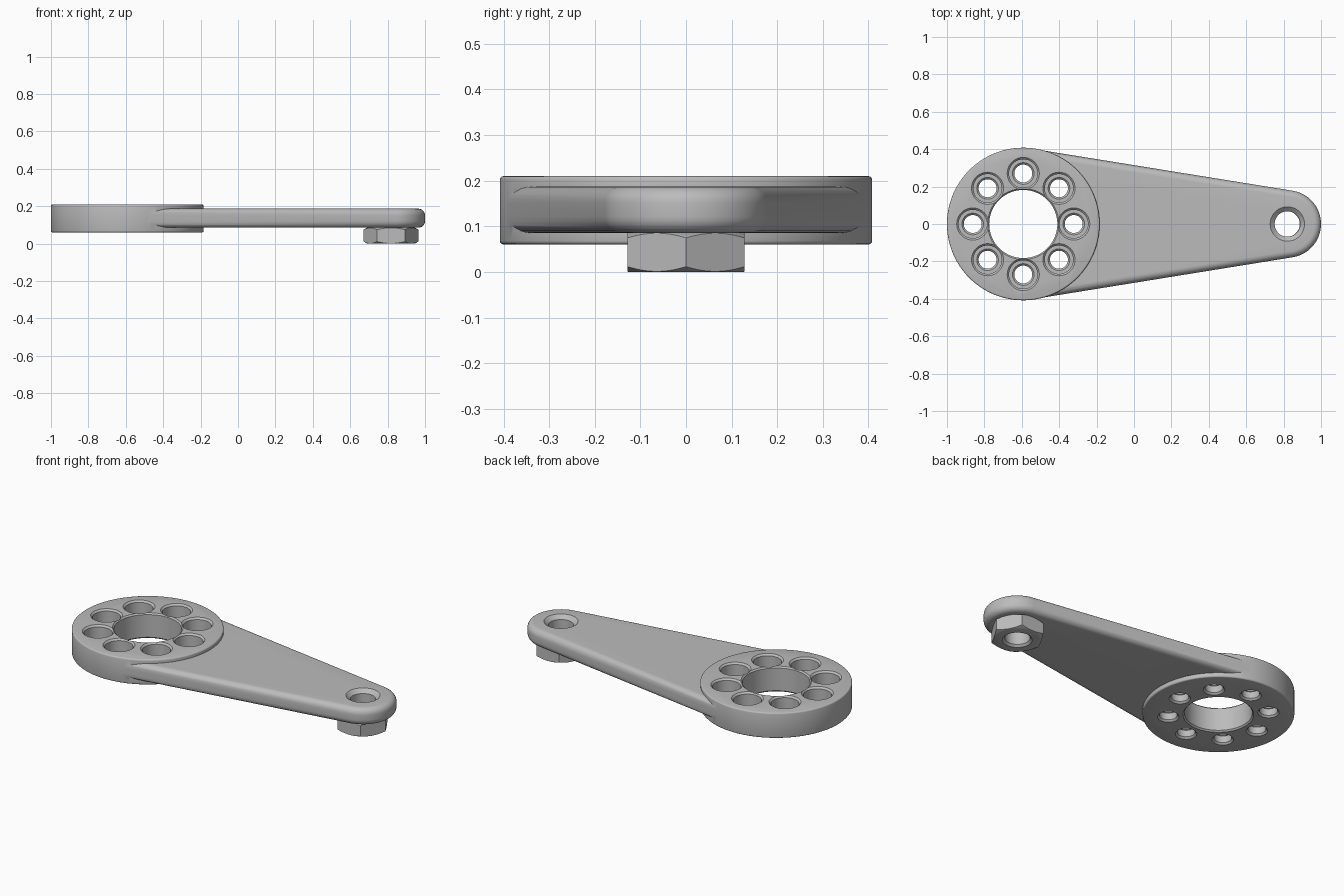
import bpy, bmesh
from math import sin, cos, pi, asin

if "Cube" in bpy.data.objects:
    bpy.data.objects.remove(bpy.data.objects["Cube"])

HUB_X, HUB_R = -0.592, 0.408
TIP_X, TIP_R = 0.82, 0.18

steel = bpy.data.materials.new("grey steel")
steel.use_nodes = True
GREY = (0.5, 0.5, 0.5, 1)
steel.diffuse_color = GREY
steel.node_tree.nodes["Principled BSDF"].inputs["Base Color"].default_value = GREY


def loft(name, rings, helper=False):
    """Skin a stack of equal-length rings (bottom to top) and cap both ends."""
    bm = bmesh.new()
    loops = [[bm.verts.new(p) for p in ring] for ring in rings]
    n = len(loops[0])
    for a, b in zip(loops, loops[1:]):
        for i in range(n):
            j = (i + 1) % n
            bm.faces.new((a[i], a[j], b[j], b[i]))
    bm.faces.new(loops[0][::-1])
    bm.faces.new(loops[-1])
    mesh = bpy.data.meshes.new(name)
    bm.to_mesh(mesh)
    bm.free()
    ob = bpy.data.objects.new(name, mesh)
    bpy.context.collection.objects.link(ob)
    mesh.materials.append(steel)
    ob.hide_render = helper
    return ob


def circle(x, y, z, r, n):
    return [(x + r * cos(2 * pi * i / n), y + r * sin(2 * pi * i / n), z) for i in range(n)]


def lathe(name, x, y, profile, n=48, helper=False):
    return loft(name, [circle(x, y, z, r, n) for r, z in profile], helper)


def rounded(r, z0, z1, b, steps):
    """Side profile of radius r with edges rounded by b."""
    arc = [(b * (1 - sin(t * pi / 2 / steps)), b * (1 - cos(t * pi / 2 / steps)))
           for t in range(steps + 1)]
    return [(r - d, z0 + h) for d, h in arc] + [(r - d, z1 - h) for d, h in reversed(arc)]


def boolean(ob, tool, operation):
    mod = ob.modifiers.new(operation, 'BOOLEAN')
    mod.operation, mod.solver, mod.object = operation, 'EXACT', tool
    bpy.context.view_layer.objects.active = ob
    bpy.ops.object.modifier_apply(modifier=mod.name)
    bpy.data.objects.remove(tool)


def smooth(ob):
    bpy.ops.object.select_all(action='DESELECT')
    ob.select_set(True)
    bpy.context.view_layer.objects.active = ob
    bpy.ops.object.shade_smooth_by_angle(angle=0.55)


# Tapered arm: two circles joined by tangents, with rounded edges
half = pi / 2 - asin((HUB_R - TIP_R) / (TIP_X - HUB_X))


def arm_outline(inset, z):
    tip, hub = TIP_R - inset, HUB_R - 0.003 - inset
    ring = []
    for i in range(33):
        a = -half + 2 * half * i / 32
        ring.append((TIP_X + tip * cos(a), tip * sin(a), z))
    for i in range(65):
        a = half + (2 * pi - 2 * half) * i / 64
        ring.append((HUB_X + hub * cos(a), hub * sin(a), z))
    return ring


arm = loft("arm", [arm_outline(-d, z) for d, z in rounded(0, 0.085, 0.187, 0.036, 6)], True)

# Round hub joined to the arm
lever = lathe("lever_body", HUB_X, 0, rounded(HUB_R, 0.06, 0.21, 0.008, 3), 128)
boolean(lever, arm, 'UNION')

# Central bore with broken edges
boolean(lever, lathe("bore_cutter", HUB_X, 0, [
    (0.2, 0.05), (0.19, 0.06), (0.182, 0.068), (0.182, 0.202), (0.19, 0.21), (0.2, 0.22)],
    96, True), 'DIFFERENCE')

# Ring of eight counterbored bolt holes
for k in range(8):
    a = k * pi / 4
    boolean(lever, lathe("bolt_hole_cutter", HUB_X + 0.27 * cos(a), 0.27 * sin(a), [
        (0.068, 0.05), (0.058, 0.06), (0.048, 0.07), (0.048, 0.11), (0.058, 0.12),
        (0.076, 0.12), (0.076, 0.2), (0.086, 0.21), (0.096, 0.22)],
        40, True), 'DIFFERENCE')

# Chamfered hole at the tip
boolean(lever, lathe("tip_hole_cutter", TIP_X, 0, [
    (0.068, 0.07), (0.068, 0.165), (0.092, 0.187), (0.104, 0.198)], 48, True), 'DIFFERENCE')
smooth(lever)

# Hexagonal nut under the tip, with its corners turned off and a threaded-size hole
nut = lathe("nut", TIP_X - 0.002, 0, [(0.148, 0), (0.148, 0.086)], 6)
boolean(nut, lathe("nut_corner_cutter", TIP_X - 0.002, 0, [
    (0.126, 0), (0.149, 0.012), (0.149, 0.074), (0.126, 0.086)], 96, True), 'INTERSECT')
boolean(nut, lathe("nut_hole_cutter", TIP_X - 0.002, 0, [
    (0.09, -0.01), (0.068, 0.012), (0.068, 0.1)], 48, True), 'DIFFERENCE')
smooth(nut)
